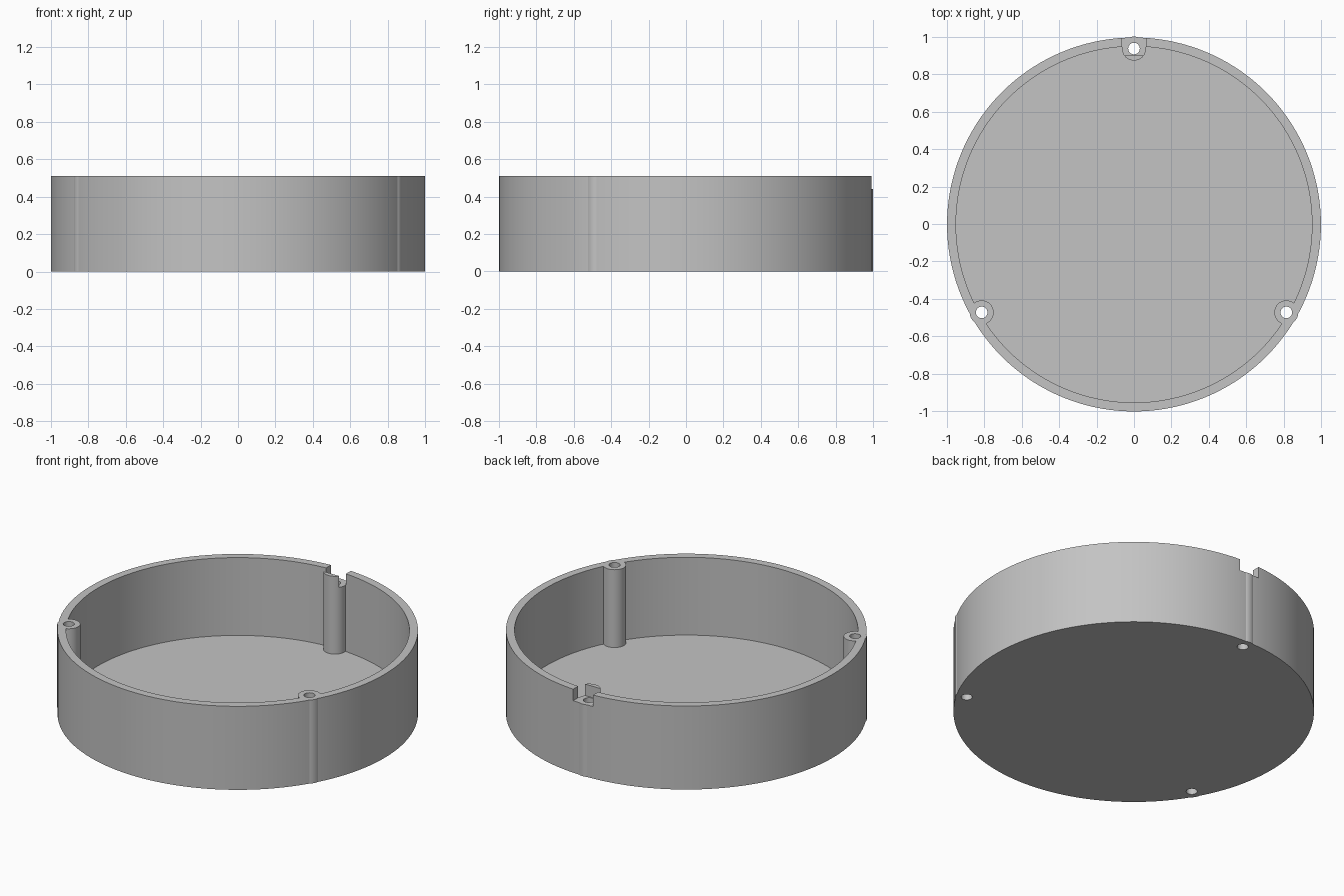
import bpy, math

if "Cube" in bpy.data.objects:
    bpy.data.objects.remove(bpy.data.objects["Cube"])

R, INNER, H, FLOOR = 0.9975, 0.95, 0.51, 0.035   # tray sizes
POST_R, HOLE_R, POST_DIST = 0.064, 0.031, 0.9385  # screw posts
CY = -0.0025                                      # tray axis in y

grey = bpy.data.materials.new("light grey")
grey.diffuse_color = (0.55, 0.55, 0.55, 1)
grey.use_nodes = True
grey.node_tree.nodes["Principled BSDF"].inputs["Base Color"].default_value = grey.diffuse_color


def cylinder(name, r, z0, z1, x=0, y=CY, sides=48):
    bpy.ops.mesh.primitive_cylinder_add(vertices=sides, radius=r, depth=z1 - z0,
                                        location=(x, y, (z0 + z1) / 2))
    ob = bpy.context.object
    ob.name = name
    return ob


def combine(target, other, operation):
    mod = target.modifiers.new(other.name, 'BOOLEAN')
    mod.operation, mod.solver, mod.object = operation, 'EXACT', other
    bpy.context.view_layer.objects.active = target
    bpy.ops.object.modifier_apply(modifier=mod.name)
    bpy.data.objects.remove(other, do_unlink=True)


# Round tray: outer wall with a hollow above a thin floor
tray = cylinder("round_tray", R, 0, H, sides=144)
combine(tray, cylinder("hollow", INNER, FLOOR, H + 0.2, sides=144), 'DIFFERENCE')

# Three full-height screw posts merged into the wall, each drilled through
spots = [(POST_DIST * math.cos(math.radians(a)), CY + POST_DIST * math.sin(math.radians(a)))
         for a in (90, 210, 330)]
for x, y in spots:
    combine(tray, cylinder("post", POST_R, 0, H, x, y), 'UNION')
for x, y in spots:
    combine(tray, cylinder("screw_hole", HOLE_R, -0.1, H + 0.1, x, y, 32), 'DIFFERENCE')

# Notch in the rim above the back post, leaving a thin lip on its inner side
bpy.ops.mesh.primitive_cube_add(size=1, location=(0, 1.0, 0.54))
notch = bpy.context.object
notch.name = "notch"
notch.scale = (0.134, 0.20, 0.20)
combine(tray, notch, 'DIFFERENCE')

tray.data.materials.clear()
tray.data.materials.append(grey)
for p in tray.data.polygons:
    p.material_index = 0
bpy.ops.object.select_all(action='DESELECT')
tray.select_set(True)
bpy.context.view_layer.objects.active = tray
bpy.ops.object.shade_smooth_by_angle(angle=math.radians(20))
